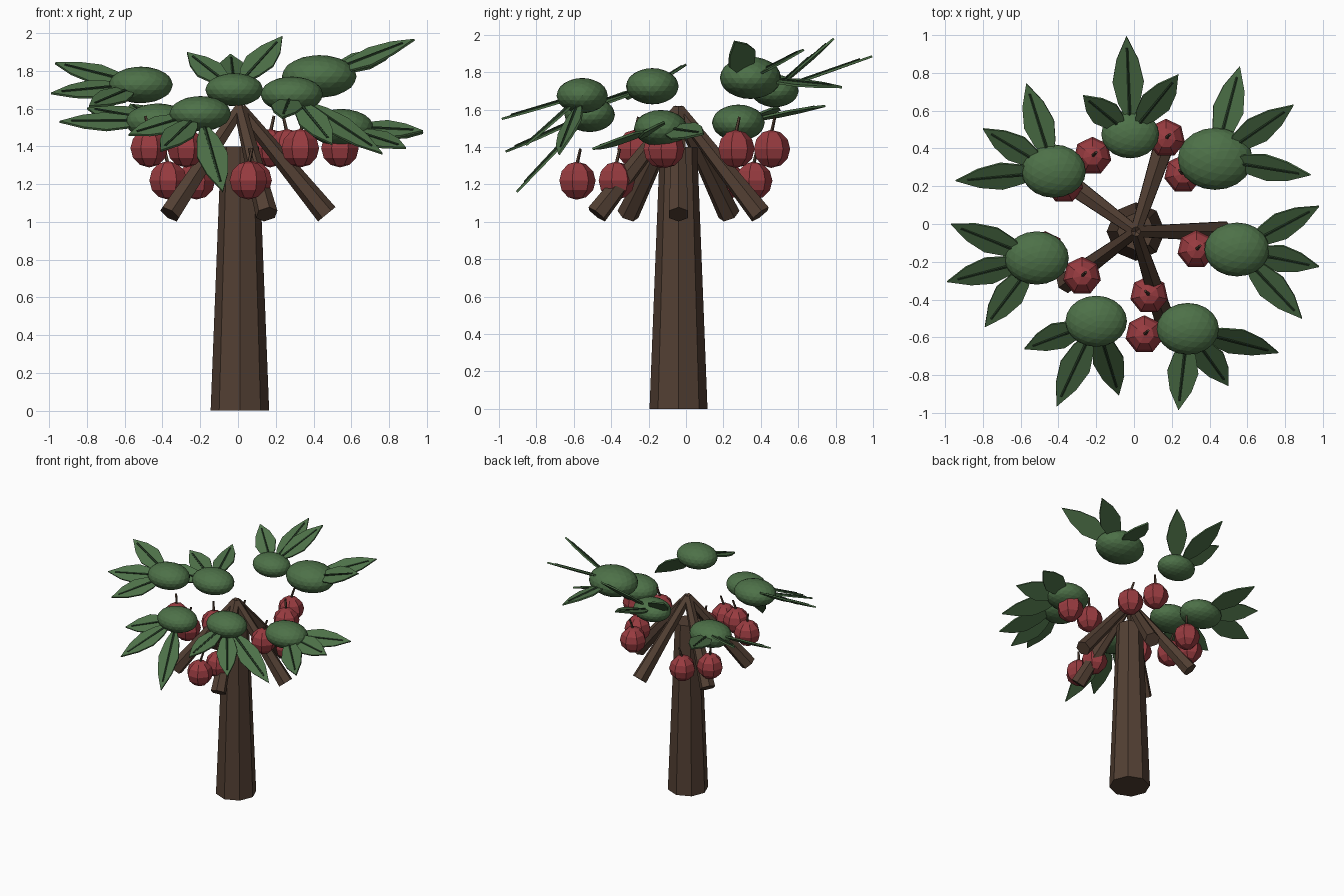
import bpy, bmesh
from math import cos, sin, radians
from mathutils import Vector, Matrix

if "Cube" in bpy.data.objects:
    bpy.data.objects.remove(bpy.data.objects["Cube"])


def material(name, rgb):
    m = bpy.data.materials.new(name)
    m.diffuse_color = (*rgb, 1)
    m.use_nodes = True
    m.node_tree.nodes["Principled BSDF"].inputs["Base Color"].default_value = m.diffuse_color
    return m


BARK = material("bark", (0.085, 0.05, 0.033))
GREEN = material("leaf_green", (0.075, 0.165, 0.065))
DARK = material("vein_green", (0.02, 0.045, 0.02))
RED = material("fruit_red", (0.32, 0.045, 0.052))


def finish(name, bm, mat):
    bmesh.ops.recalc_face_normals(bm, faces=bm.faces)
    me = bpy.data.meshes.new(name)
    bm.to_mesh(me)
    bm.free()
    me.materials.append(mat)
    ob = bpy.data.objects.new(name, me)
    bpy.context.collection.objects.link(ob)
    return ob


def frustum(name, p0, p1, r0, r1, sides, mat):
    p0, p1 = Vector(p0), Vector(p1)
    d = p1 - p0
    rot = d.to_track_quat('Z', 'Y').to_matrix().to_4x4()
    bm = bmesh.new()
    bmesh.ops.create_cone(bm, cap_ends=True, segments=sides, radius1=r0, radius2=r1,
                          depth=d.length, matrix=Matrix.Translation((p0 + p1) / 2) @ rot)
    return finish(name, bm, mat)


def leaf(name, base, tip):
    # flat lance-shaped blade, rolled to face the front, with a raised midrib
    d = (tip - base).normalized()
    length = (tip - base).length
    side = d.cross(Vector((0, -0.55, 0.83))).normalized()
    n = side.cross(d)
    prof = [(0, .015), (.2, .058), (.45, .083), (.72, .058)]
    outline = [(t, w) for t, w in prof] + [(1, 0)] + [(t, -w) for t, w in reversed(prof)]
    bm = bmesh.new()
    vs = [bm.verts.new(base + d * t * length + side * w - n * 0.006) for t, w in outline]
    f = bm.faces.new(vs)
    ext = bmesh.ops.extrude_face_region(bm, geom=[f])
    bmesh.ops.translate(bm, vec=n * 0.012,
                        verts=[g for g in ext["geom"] if isinstance(g, bmesh.types.BMVert)])
    finish(name, bm, GREEN)
    frustum(name + "_vein", base + n * 0.006, base + d * length * 0.86 + n * 0.006,
            0.01, 0.007, 5, DARK)


# trunk
CX, CY = 0.01, -0.04
frustum("trunk", (CX, CY, 0), (CX, CY, 1.4), 0.155, 0.1, 8, BARK)

# branches: meet at the apex, thick ends hang outward
for i in range(5):
    a = radians(72 * i)
    end = (CX + 0.46 * cos(a), CY + 0.46 * sin(a), 1.04)
    frustum(f"branch_{i + 1}", end, (CX, CY, 1.6), 0.06, 0.033, 6, BARK)

# leaf clusters: centre, size, three leaf tips
CLUSTERS = [
    ((-0.02, 0.475, 1.70), 0.153, [(-.04, .995, 1.885), (.235, .79, 1.98), (-.27, .68, 1.895)]),
    ((0.43, 0.345, 1.77), 0.198, [(.56, .835, 1.72), (.845, .63, 1.92), (.935, .26, 1.965)]),
    ((-0.425, 0.28, 1.53), 0.17, [(-.57, .745, 1.62), (-.80, .505, 1.60), (-.945, .23, 1.53)]),
    ((-0.515, -0.18, 1.725), 0.17, [(-.97, 0, 1.84), (-.99, -.305, 1.68), (-.79, -.545, 1.61)]),
    ((-0.2, -0.515, 1.573), 0.163, [(-.58, -.66, 1.46), (-.41, -.965, 1.375), (-.08, -.905, 1.16)]),
    ((0.285, -0.555, 1.675), 0.165, [(.235, -.985, 1.55), (.50, -.855, 1.41), (.765, -.68, 1.36)]),
    ((0.545, -0.135, 1.5), 0.172, [(.98, .095, 1.47), (.98, -.225, 1.48), (.89, -.50, 1.39)]),
]
for i, (c, s, tips) in enumerate(CLUSTERS, 1):
    bm = bmesh.new()
    bmesh.ops.create_icosphere(bm, subdivisions=3, radius=1,
                               matrix=Matrix.Translation(c) @ Matrix.Diagonal((s, s * .83, s * .57, 1)))
    finish(f"leaf_cluster_{i}", bm, GREEN)
    for j, t in enumerate(tips, 1):
        c0, t0 = Vector(c), Vector(t)
        leaf(f"leaf_{i}_{j}", c0.lerp(t0, 0.15), t0)

# fruit with stems
FRUIT = [(.055, -.585, 1.22), (.08, -.375, 1.22), (.33, -.135, 1.39), (.54, -.11, 1.39),
         (.17, .455, 1.39), (.26, .265, 1.39), (-.22, .36, 1.22), (-.37, .21, 1.22),
         (-.275, -.275, 1.39), (-.47, -.14, 1.39)]
for i, p in enumerate(FRUIT, 1):
    bm = bmesh.new()
    bmesh.ops.create_uvsphere(bm, u_segments=7, v_segments=6, radius=0.102,
                              matrix=Matrix.Translation(p))
    finish(f"fruit_{i}", bm, RED)
    k = 0.02 if i % 2 else -0.02
    x, y, z = p
    frustum(f"fruit_stem_{i}", (x, y, z + .08), (x + k, y + .02, z + .17), 0.01, 0.008, 5, BARK)
